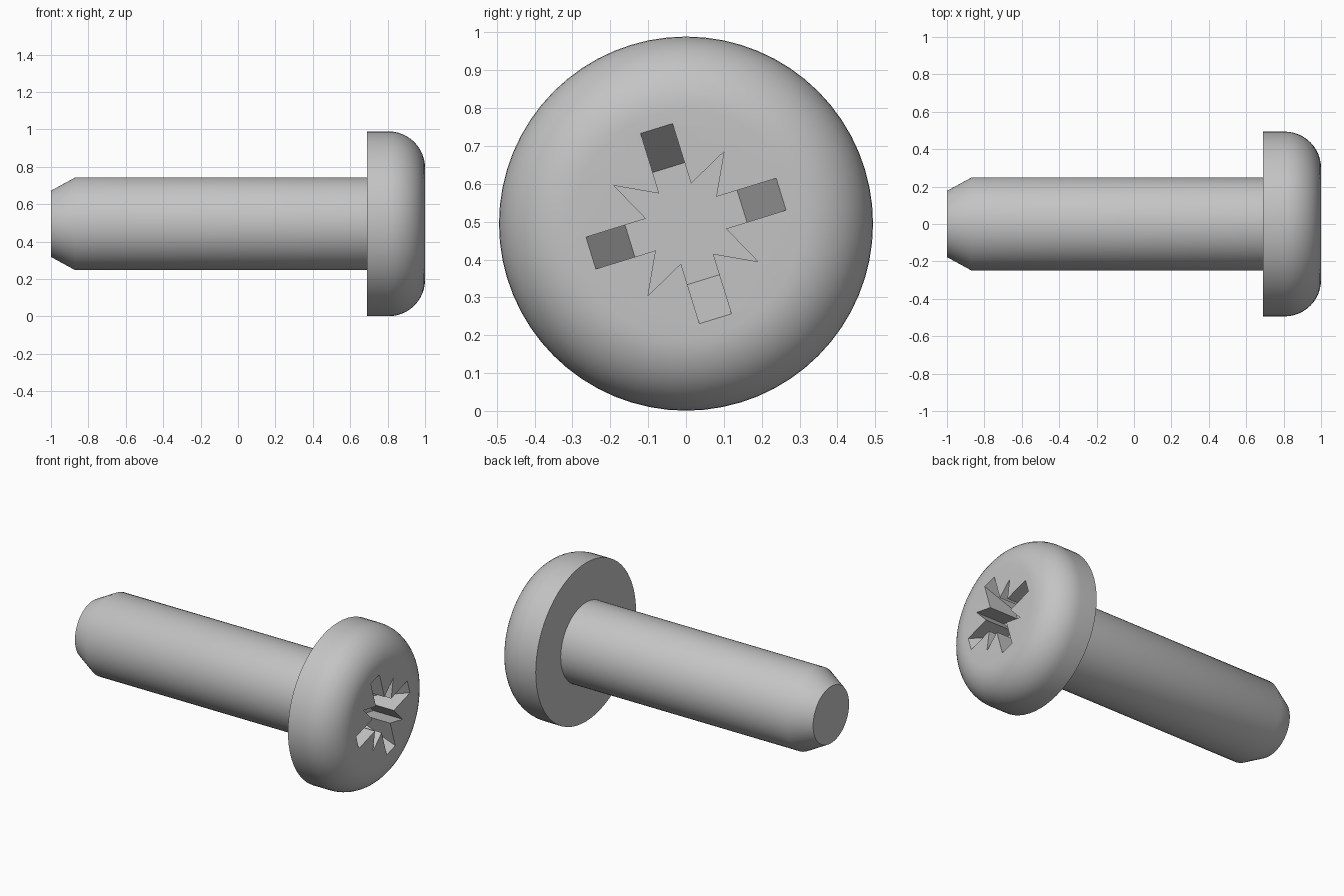
import bpy, bmesh, math

if "Cube" in bpy.data.objects:
    bpy.data.objects.remove(bpy.data.objects["Cube"])

CZ = 0.495          # height of the screw axis
SEG = 64

steel = bpy.data.materials.new("grey_steel")
steel.diffuse_color = (0.55, 0.55, 0.55, 1)
steel.use_nodes = True
steel.node_tree.nodes["Principled BSDF"].inputs["Base Color"].default_value = steel.diffuse_color


def finish(name, bm):
    bmesh.ops.recalc_face_normals(bm, faces=bm.faces)
    me = bpy.data.meshes.new(name)
    bm.to_mesh(me)
    bm.free()
    me.materials.append(steel)
    ob = bpy.data.objects.new(name, me)
    ob.location = (0, 0, CZ)
    bpy.context.collection.objects.link(ob)
    return ob


def loft(name, rings):
    """Closed solid through matching rings of points, capped at both ends."""
    bm = bmesh.new()
    loops = [[bm.verts.new(p) for p in ring] for ring in rings]
    n = len(loops[0])
    for a, b in zip(loops, loops[1:]):
        for i in range(n):
            j = (i + 1) % n
            bm.faces.new((a[i], a[j], b[j], b[i]))
    bm.faces.new(loops[0])
    bm.faces.new(loops[-1])
    return finish(name, bm)


def turned(name, profile):
    """Solid of revolution about x from (x, radius) pairs."""
    angles = [2 * math.pi * i / SEG for i in range(SEG)]
    return loft(name, [[(x, r * math.cos(a), r * math.sin(a)) for a in angles]
                       for x, r in profile])


def smooth(ob):
    bpy.ops.object.select_all(action='DESELECT')
    ob.select_set(True)
    bpy.context.view_layer.objects.active = ob
    bpy.ops.object.shade_smooth_by_angle(angle=math.radians(32))


# Shank with chamfered tip
shank = turned("shank", [(-1, 0.177), (-0.87, 0.248), (0.69, 0.248)])

# Pan head with rounded front rim
R, F = 0.494, 0.195
rim = [(1 - F + F * math.sin(t), R - F + F * math.cos(t))
       for t in (math.pi / 2 * i / 12 for i in range(13))]
head = turned("head", [(0.69, R)] + rim)


# Cross drive recess: four arms with sloped ends, four narrow spikes between
def recess_ring(x, reach):
    pts = []
    for k in range(4):
        a = math.radians(17.2 + 90 * k)
        c, s = math.cos(a), math.sin(a)
        tip = 0.215 * math.sqrt(0.5)
        for u, v in ((0.097, -0.044), (reach, -0.044), (reach, 0.044),
                     (0.097, 0.044), (tip, tip)):
            pts.append((x, u * c - v * s, u * s + v * c))
    return pts


DEPTH, OVER = 0.2, 0.05
slope = (0.263 - 0.155) / DEPTH
cutter = loft("recess_cutter", [recess_ring(1 - DEPTH, 0.155),
                                recess_ring(1 + OVER, 0.263 + OVER * slope)])
cutter.hide_render = True

cut = head.modifiers.new("recess", 'BOOLEAN')
cut.operation = 'DIFFERENCE'
cut.solver = 'EXACT'
cut.object = cutter
bpy.context.view_layer.update()
deps = bpy.context.evaluated_depsgraph_get()
result = bpy.data.meshes.new_from_object(head.evaluated_get(deps))
head.modifiers.clear()
head.data = result
bpy.data.objects.remove(cutter)

for ob in (shank, head):
    smooth(ob)
